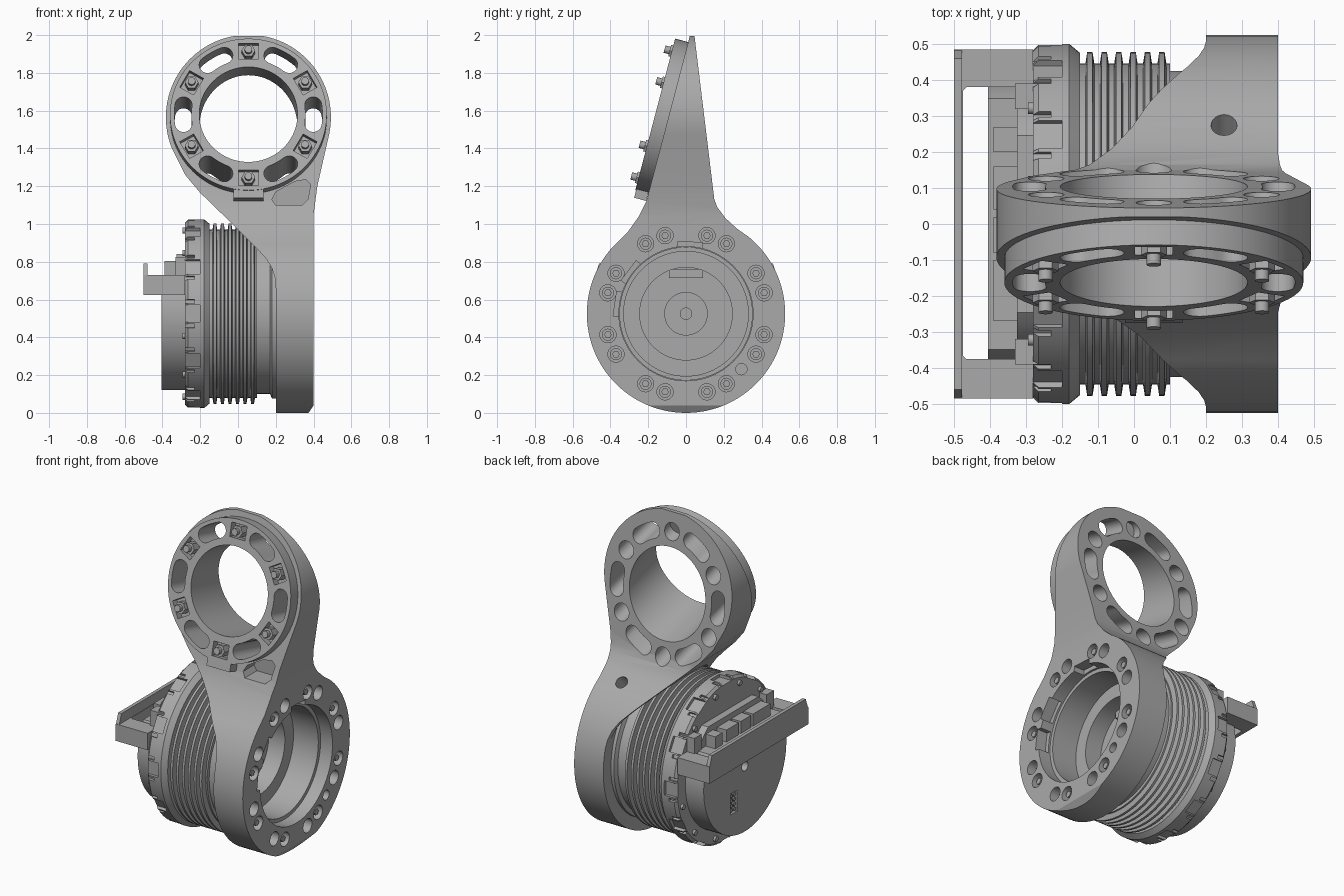
import bpy, bmesh
from math import radians, sin, cos, pi
from mathutils import Matrix

if "Cube" in bpy.data.objects:
    bpy.data.objects.remove(bpy.data.objects["Cube"])

grey = bpy.data.materials.new("machined_grey")
grey.use_nodes = True
grey.diffuse_color = (0.4, 0.4, 0.4, 1)
grey.node_tree.nodes["Principled BSDF"].inputs["Base Color"].default_value = (0.4, 0.4, 0.4, 1)

# Working frames: each maps a flat profile (a, b) and a depth into the world
WORLD = Matrix.Identity(4)
SIDE = Matrix(((0, 0, 1, 0), (1, 0, 0, 0), (0, 1, 0, 0), (0, 0, 0, 1)))
AXLE = Matrix.Translation((0, 0, 0.525)) @ SIDE
FRONT = Matrix.Rotation(radians(90), 4, 'X')
RING = Matrix.Translation((0.055, -0.163, 1.58)) @ Matrix.Rotation(radians(75.3), 4, 'X')
parts = []


def arc(r, a0, a1, n, cx=0.0, cy=0.0):
    angles = [radians(a0 + (a1 - a0) * i / n) for i in range(n + 1)]
    return [(cx + r * cos(a), cy + r * sin(a)) for a in angles]


def circle(r, cx=0.0, cy=0.0, n=64):
    return arc(r, 0, 360, n, cx, cy)[:-1]


def polar(r, deg):
    return r * cos(radians(deg)), r * sin(radians(deg))


def rect(w, h, r=0.0, deg=0.0):
    """Rectangle, w across the radius and h along it, placed at a polar position."""
    c, s = cos(radians(deg)), sin(radians(deg))
    corners = ((r - h / 2, -w / 2), (r + h / 2, -w / 2), (r + h / 2, w / 2), (r - h / 2, w / 2))
    return [(u * c - v * s, u * s + v * c) for u, v in corners]


def box(x0, x1, y0, y1):
    return [(x0, y0), (x1, y0), (x1, y1), (x0, y1)]


def slot(r, half_width, half_deg, deg):
    """Curved slot with round ends."""
    pts = arc(r + half_width, deg - half_deg, deg + half_deg, 6)
    ex, ey = polar(r, deg + half_deg)
    pts += arc(half_width, deg + half_deg, deg + half_deg + 180, 10, ex, ey)[1:]
    pts += arc(r - half_width, deg + half_deg, deg - half_deg, 6)[1:]
    ex, ey = polar(r, deg - half_deg)
    return pts + arc(half_width, deg - half_deg + 180, deg - half_deg + 360, 10, ex, ey)[1:-1]


def make(name, solids, frame):
    """Object made of extruded profiles: (points, depth0, depth1)."""
    bm = bmesh.new()
    for pts, d0, d1 in solids:
        lo = [bm.verts.new(frame @ Matrix.Translation((a, b, d0)).translation) for a, b in pts]
        hi = [bm.verts.new(frame @ Matrix.Translation((a, b, d1)).translation) for a, b in pts]
        bm.faces.new(lo[::-1])
        bm.faces.new(hi)
        for i in range(len(pts)):
            j = (i + 1) % len(pts)
            bm.faces.new((lo[i], lo[j], hi[j], hi[i]))
    return finish(bm, name)


def lathe(name, profile, n=96):
    """Closed (x, radius) profile turned about the motor axle."""
    bm = bmesh.new()
    rings = []
    for x, r in profile:
        rings.append([bm.verts.new(AXLE @ Matrix.Translation((a, b, x)).translation)
                      for a, b in circle(r, n=n)])
    for k, ring in enumerate(rings):
        nxt = rings[(k + 1) % len(rings)]
        for i in range(n):
            j = (i + 1) % n
            bm.faces.new((ring[i], ring[j], nxt[j], nxt[i]))
    return finish(bm, name)


def finish(bm, name):
    bmesh.ops.recalc_face_normals(bm, faces=bm.faces)
    mesh = bpy.data.meshes.new(name)
    bm.to_mesh(mesh)
    bm.free()
    mesh.materials.append(grey)
    ob = bpy.data.objects.new(name, mesh)
    bpy.context.collection.objects.link(ob)
    parts.append(ob)
    return ob


def boolean(target, operation, solids, frame):
    tool = make("tool", solids, frame)
    parts.remove(tool)
    mod = target.modifiers.new("bool", 'BOOLEAN')
    mod.operation, mod.solver, mod.object = operation, 'EXACT', tool
    bpy.context.view_layer.objects.active = target
    bpy.ops.object.modifier_apply(modifier=mod.name)
    bpy.data.objects.remove(tool)


# Link arm: side outline crossed with front outline
side = [(0.045, 1.995), (0.02, 1.995), (-0.21, 1.12), (-0.25, 1.04), (-0.31, 0.955)]
side += arc(0.525, 136, 411, 80, 0, 0.525)
side += [(0.27, 0.975), (0.21, 1.03), (0.165, 1.09), (0.15, 1.13)]
front = arc(0.437, -12, 203, 64, 0.055, 1.565)
front += [(-0.28, 1.26), (-0.2, 1.165), (-0.03, 1.0), (0.1, 0.87), (0.15, 0.815), (0.18, 0.765),
          (0.195, 0.715), (0.2, 0.66), (0.2, -0.02), (0.36, -0.02), (0.4, 0.04), (0.4, 1.05), (0.42, 1.2)]
link = make("link_arm", [(side, -1, 1)], SIDE)
boolean(link, 'INTERSECT', [(front, -1, 1)], FRONT)
# Proud front ring and its lower tab
boolean(link, 'UNION', [(circle(0.415, n=96), -0.1, 0)], RING)
boolean(link, 'UNION', [(box(-0.08, 0.08, -0.455, -0.35), -0.07, -0.004)], RING)
# Motor clearance and output opening
boolean(link, 'DIFFERENCE', [(circle(0.485, n=96), -0.6, 0.2)], AXLE)
boolean(link, 'DIFFERENCE', [(circle(0.355, n=96), 0.1, 0.6)], AXLE)
boolean(link, 'DIFFERENCE', [(rect(0.13, 0.06, 0.35, d), 0.33, 0.6) for d in (87, 143, 172)], AXLE)
# Tilted bore, slots, bolt pockets and rear holes
slots = [(slot(0.347, 0.045, 8.5, k * 60), -0.6, 0.1) for k in range(6)]
boolean(link, 'DIFFERENCE', [(circle(0.26, n=96), -0.6, 0.1)] + slots, RING)
bolt_angles = [30 + 60 * k for k in range(6)]
boolean(link, 'DIFFERENCE', [(rect(0.105, 0.085, 0.347, d), -0.045, 0.1) for d in bolt_angles], RING)
boolean(link, 'DIFFERENCE', [(circle(0.05, *polar(0.345, d), n=24), -0.6, -0.085)
                             for d in bolt_angles], RING)
# Counterbores around the motor flange
flange_angles = [15 * k for k in range(24) if k % 3]
boolean(link, 'DIFFERENCE', [(circle(0.043, *polar(0.428, d), n=24), 0.31, 0.6)
                             for d in flange_angles], AXLE)
boolean(link, 'DIFFERENCE', [(circle(0.03, *polar(0.415, -45), n=20), 0.31, 0.6)], AXLE)
# Neck pocket and rear cable hole
pocket = [(0.2, 1.1), (0.34, 1.1), (0.37, 1.13), (0.385, 1.21), (0.36, 1.235), (0.3, 1.225),
          (0.2, 1.17), (0.18, 1.13)]
boolean(link, 'DIFFERENCE', [(pocket, 0.1, 0.6)], FRONT)
hole = Matrix.Translation((0.25, 0.27, 0.97)) @ Matrix.Rotation(radians(-50), 4, 'X')
boolean(link, 'DIFFERENCE', [(circle(0.036, n=24), -0.1, 0.2)], hole)

# Screws: hex nuts on the ring, socket screws on the flange
ring_screws = []
for d in bolt_angles:
    p = polar(0.347, d)
    ring_screws += [(circle(0.036, *p, n=6), -0.06, 0.012), (circle(0.02, *p, n=16), 0.012, 0.04)]
make("ring_nuts", ring_screws, RING)
flange_screws = []
for k, d in enumerate(flange_angles):
    p = polar(0.428, d)
    flange_screws += [(circle(0.032, *p, n=16), 0.29, 0.345),
                      (circle(0.02, *p, n=6), 0.345, 0.39 if k % 2 else 0.36)]
make("flange_screws", flange_screws, AXLE)

# Motor body: collar, cooling fins and hollow output
profile = [(-0.28, 0.03), (-0.28, 0.485), (-0.265, 0.5), (-0.18, 0.5), (-0.15, 0.475), (-0.15, 0.445)]
for k in range(6):
    x = -0.135 + 0.04 * k
    profile += [(x, 0.445), (x + 0.005, 0.477), (x + 0.02, 0.477), (x + 0.025, 0.445)]
profile += [(0.1, 0.445), (0.1, 0.425), (0.17, 0.425), (0.18, 0.45), (0.2, 0.45), (0.2, 0.353),
            (0.32, 0.353), (0.32, 0.33), (0.15, 0.33), (0.15, 0.245), (0.04, 0.245), (0.04, 0.115),
            (0.07, 0.115), (0.07, 0.03)]
motor = lathe("motor_body", profile)
notches = [(rect(0.02, 0.05, 0.51, 7.5 + 15 * k), -0.3, -0.23) for k in range(24)]
notches += [(rect(0.09, 0.04, 0.5, 30 * k), -0.3, -0.2) for k in range(12)]
boolean(motor, 'DIFFERENCE', notches, AXLE)
lugs = [(circle(0.016, *polar(0.455, 15 + 30 * k), n=16), -0.295, -0.27) for k in range(12)]
make("collar_screws", lugs, AXLE)
make("output_key", [(box(-0.09, 0.09, 0.19, 0.235), 0.03, 0.06)], AXLE)

# Rear cap with a flat top, and the circuit board above it
cap = make("rear_cap", [(arc(0.405, 149.5, 390.5, 72), -0.405, -0.275)], AXLE)
boolean(cap, 'DIFFERENCE', [(circle(0.03, n=24), -0.6, 0)], AXLE)
boolean(cap, 'DIFFERENCE', [(box(0.08, 0.14, -0.25, -0.12), -0.5, -0.385)], AXLE)
make("cap_pins", [(circle(0.012, 0.095 + 0.03 * i, -0.23 + 0.03 * j, n=10), -0.39, -0.4)
                  for i in range(2) for j in range(4)], AXLE)
make("circuit_board", [(arc(0.4, 128, 412, 64), -0.325, -0.27)], AXLE)
make("connectors", [(box(y, y + w, 0.2, 0.28), -0.39, -0.31)
                    for y, w in ((-0.27, 0.17), (-0.08, 0.1), (0.04, 0.12), (0.2, 0.07))], AXLE)
make("side_blocks", [(box(s * 0.355 - 0.035, s * 0.355 + 0.035, 0.09, 0.3), -0.33, -0.2)
                     for s in (-1, 1)], AXLE)

# Rear guard handle: C-shaped bar with a thin upright lip
guard = [(-0.28, 0.485), (-0.5, 0.485), (-0.5, -0.485), (-0.28, -0.485), (-0.28, -0.375),
         (-0.465, -0.375), (-0.475, -0.365), (-0.475, 0.37), (-0.465, 0.38), (-0.28, 0.38)]
make("guard_handle", [(guard, 0.625, 0.73)], WORLD)
make("guard_lip", [([(-0.485, 0.72), (0.485, 0.72), (0.46, 0.79), (-0.46, 0.79)], -0.5, -0.478)], SIDE)

# Smooth round walls, keep machined edges sharp
bpy.ops.object.select_all(action='DESELECT')
for ob in parts:
    ob.select_set(True)
bpy.context.view_layer.objects.active = link
bpy.ops.object.shade_smooth_by_angle(angle=radians(28))
